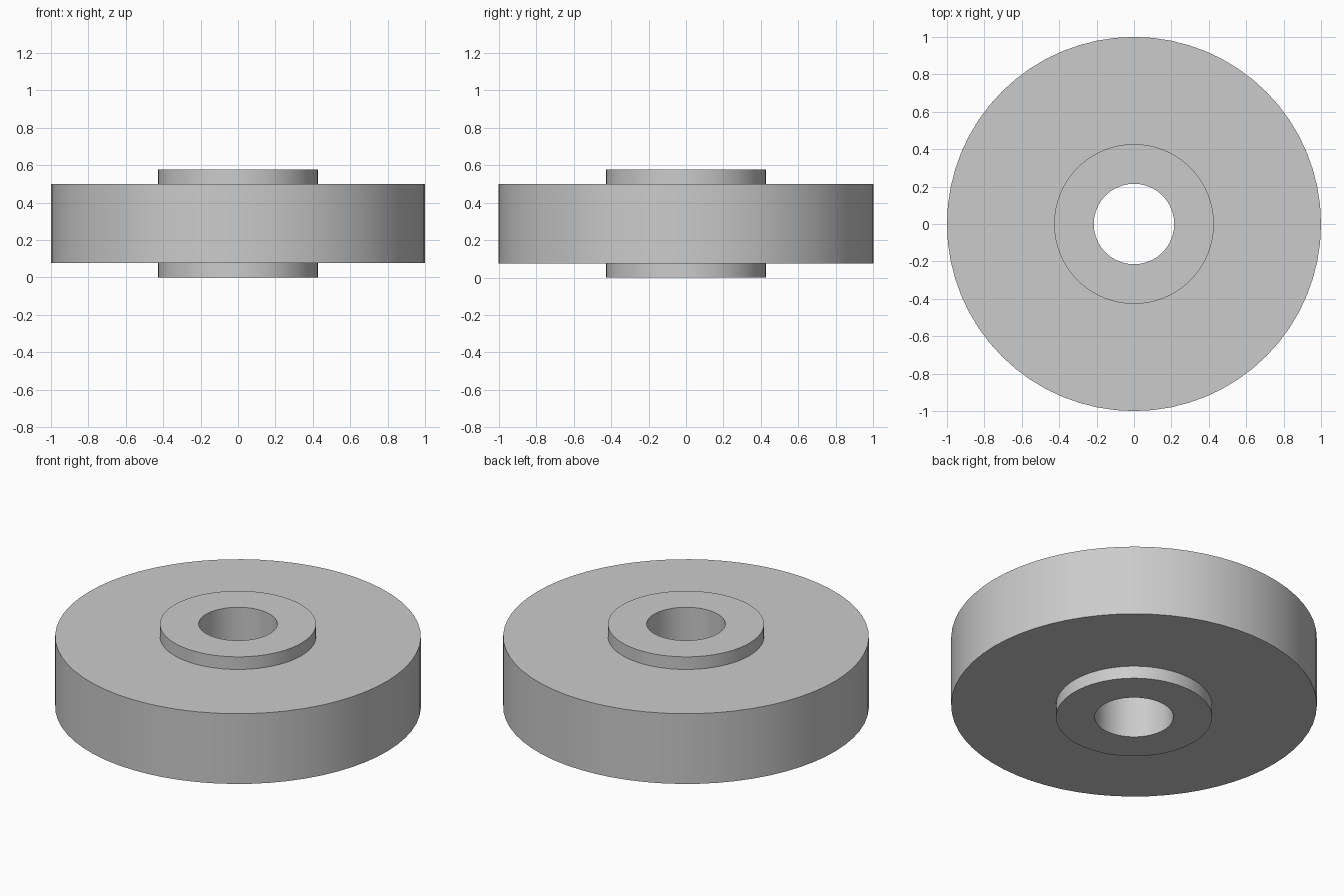
import bpy
import bmesh
import math

if "Cube" in bpy.data.objects:
    bpy.data.objects.remove(bpy.data.objects["Cube"], do_unlink=True)

SEGMENTS = 64
BORE, HUB, RIM = 0.215, 0.427, 1.0
HEIGHT, STEP = 0.576, 0.076

# Plain grey material
grey = bpy.data.materials.new("plain grey")
grey.use_nodes = True
colour = (0.6, 0.6, 0.6, 1)
grey.diffuse_color = colour
grey.node_tree.nodes["Principled BSDF"].inputs["Base Color"].default_value = colour

# Closed half-section of the wheel: bore, raised hub on both sides, wide rim
profile = [(BORE, 0), (HUB, 0), (HUB, STEP), (RIM, STEP),
           (RIM, HEIGHT - STEP), (HUB, HEIGHT - STEP),
           (HUB, HEIGHT), (BORE, HEIGHT)]

# Revolve the section around the z axis
bm = bmesh.new()
rings = []
for i in range(SEGMENTS):
    a = 2 * math.pi * i / SEGMENTS
    rings.append([bm.verts.new((r * math.cos(a), r * math.sin(a), z))
                  for r, z in profile])
for i, ring in enumerate(rings):
    after = rings[(i + 1) % SEGMENTS]
    for j in range(len(profile)):
        k = (j + 1) % len(profile)
        bm.faces.new((ring[j], after[j], after[k], ring[k]))
bmesh.ops.recalc_face_normals(bm, faces=bm.faces)

mesh = bpy.data.meshes.new("wheel")
bm.to_mesh(mesh)
bm.free()
mesh.materials.append(grey)
wheel = bpy.data.objects.new("wheel", mesh)
bpy.context.collection.objects.link(wheel)

# Smooth round walls, crisp rims
bpy.ops.object.select_all(action="DESELECT")
wheel.select_set(True)
bpy.context.view_layer.objects.active = wheel
bpy.ops.object.shade_smooth_by_angle(angle=math.radians(30))
